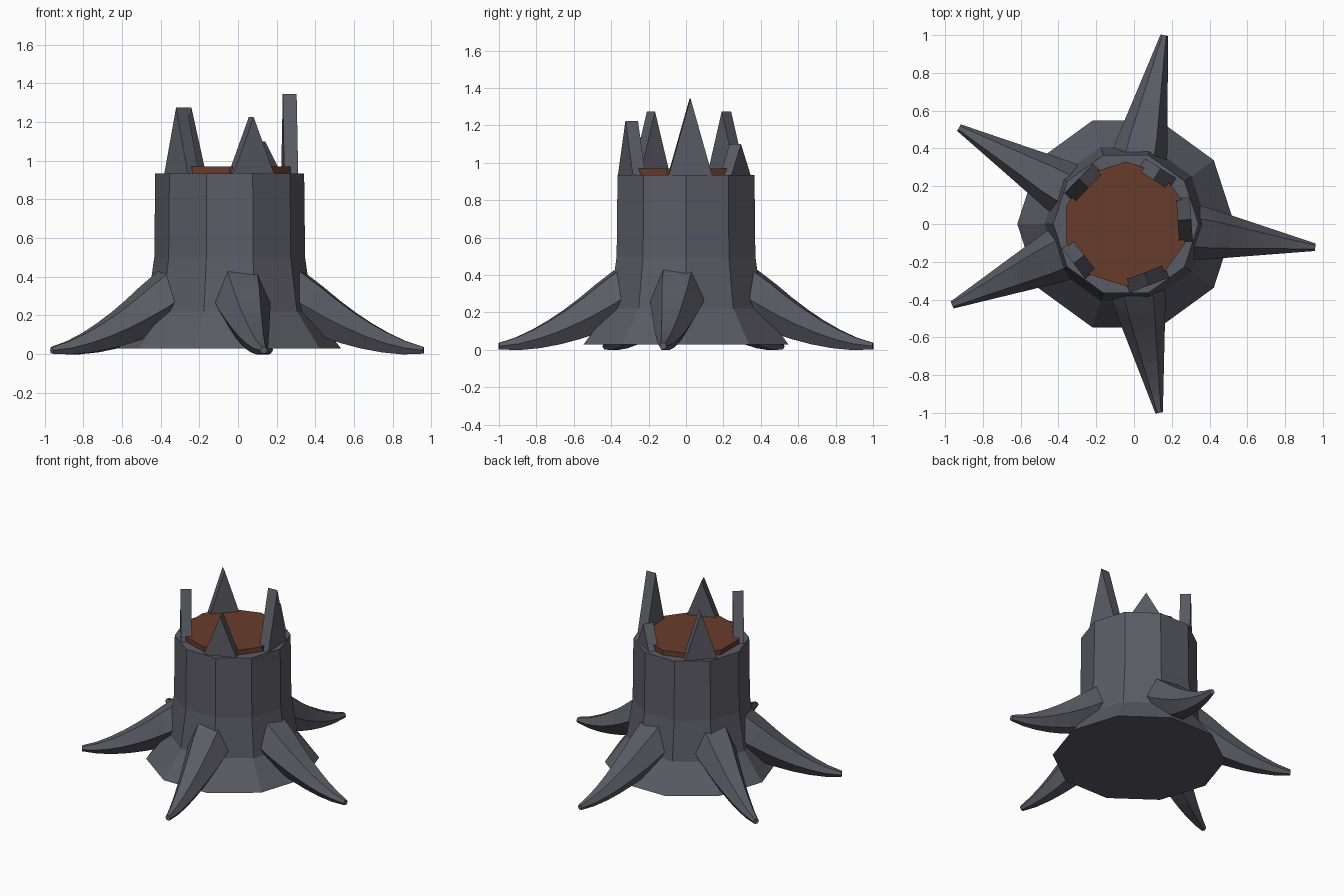
import bpy, bmesh
from math import cos, sin, pi, radians
from mathutils import Vector, Matrix

if "Cube" in bpy.data.objects:
    bpy.data.objects.remove(bpy.data.objects["Cube"])

CX = -0.043  # trunk axis


def material(name, rgb):
    m = bpy.data.materials.new(name)
    m.diffuse_color = (*rgb, 1)
    m.use_nodes = True
    m.node_tree.nodes["Principled BSDF"].inputs["Base Color"].default_value = m.diffuse_color
    return m


BARK = material("bark", (0.105, 0.105, 0.13))
WOOD = material("cut_wood", (0.14, 0.045, 0.025))


def loft(name, rings, mat):
    """Skin a list of equal-length point rings and cap both ends."""
    bm = bmesh.new()
    loops = [[bm.verts.new(p) for p in ring] for ring in rings]
    n = len(loops[0])
    for a, b in zip(loops, loops[1:]):
        for i in range(n):
            j = (i + 1) % n
            bm.faces.new((a[i], a[j], b[j], b[i]))
    bm.faces.new(loops[0])
    bm.faces.new(loops[-1])
    bmesh.ops.recalc_face_normals(bm, faces=bm.faces)
    mesh = bpy.data.meshes.new(name)
    bm.to_mesh(mesh)
    bm.free()
    mesh.materials.append(mat)
    ob = bpy.data.objects.new(name, mesh)
    bpy.context.collection.objects.link(ob)
    return ob


def ring(r, z, n=10, start=0.0):
    return [Vector((CX + r * cos(start + 2 * pi * i / n),
                    r * sin(start + 2 * pi * i / n), z)) for i in range(n)]


def radial(angle):
    return Matrix.Translation((CX, 0, 0)) @ Matrix.Rotation(radians(angle), 4, 'Z')


# Flared ten-sided trunk and the cut wood disc on top
loft("trunk", [ring(r, z) for r, z in
               ((0.575, 0.03), (0.43, 0.22), (0.39, 0.5), (0.385, 0.935))], BARK)
loft("cut_wood_top", [ring(0.33, 0.88, start=pi / 2),
                      ring(0.33, 0.97, start=pi / 2)], WOOD)


# Hexagonal tapered roots that curve down to the ground
def root(i, angle, length):
    def path(r):
        return Vector((r, 0, 0.02 + 0.24 * (max(1 - r, 0) / 0.61) ** 1.6))
    m = radial(angle)
    rings = []
    for k in range(9):
        t = 0.22 + 0.78 * k / 8
        c = path(t)
        d = (path(t + 0.005) - path(t - 0.005)).normalized()
        up = Vector((-d.z, 0, d.x))
        side = Vector((0, 1, 0))
        rad = min(0.02 + 0.205 * (1 - t), 0.15)
        c.x *= 1 + (length - 1) * t
        rings.append([m @ (c + rad * (side * cos(a) + up * sin(a)))
                      for a in (j * pi / 3 for j in range(6))])
    loft(f"root_{i}", rings, BARK)


for i, (angle, length) in enumerate(
        ((-80, 1.015), (-7, 1.01), (78.5, 1.02), (150, 1.02), (205, 1.015)), 1):
    root(i, angle, length)


# Triangular bark splinters standing on the rim
def splinter(i, angle, height, width):
    m = radial(angle)
    rings = [[m @ Vector((r, y, z)) for y, z in
              ((-width / 2, 0.92), (width / 2, 0.92), (0, height))]
             for r in (0.275, 0.347)]
    loft(f"rim_splinter_{i}", rings, BARK)


for i, (angle, height, width) in enumerate(
        ((4, 1.345, 0.24), (58, 1.1, 0.21), (136, 1.275, 0.225),
         (217, 1.275, 0.21), (-69, 1.225, 0.235)), 1):
    splinter(i, angle, height, width)
